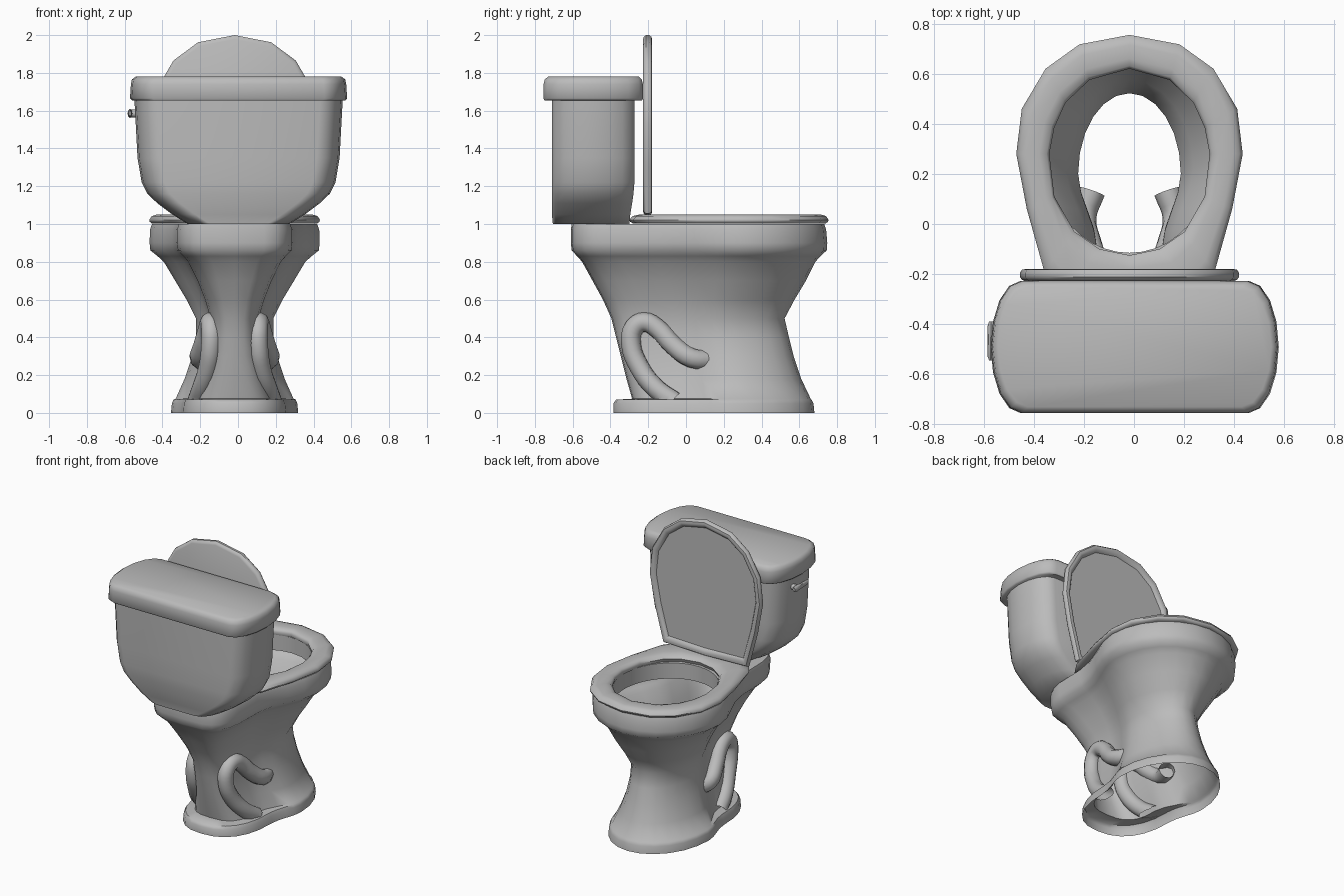
import bpy, bmesh, math
from math import sin, cos, pi, radians

if "Cube" in bpy.data.objects:
    bpy.data.objects.remove(bpy.data.objects["Cube"])

CX = -0.018  # centre line of bowl, seat and cover
mat = bpy.data.materials.new("grey porcelain")
mat.diffuse_color = (0.5, 0.5, 0.5, 1)
mat.use_nodes = True
mat.node_tree.nodes["Principled BSDF"].inputs["Base Color"].default_value = mat.diffuse_color


def finish(ob, angle=40):
    ob.data.materials.append(mat)
    bpy.ops.object.select_all(action='DESELECT')
    ob.select_set(True)
    bpy.context.view_layer.objects.active = ob
    bpy.ops.object.shade_smooth_by_angle(angle=radians(angle))


def loft(name, rings, bottom=False, top=False, closed=False, angle=40):
    """Skin a stack of equal-length closed rings."""
    bm = bmesh.new()
    vs = [[bm.verts.new(p) for p in r] for r in rings]
    n = len(vs[0])
    pairs = list(zip(vs, vs[1:]))
    if closed:
        pairs.append((vs[-1], vs[0]))
    for a, b in pairs:
        for i in range(n):
            j = (i + 1) % n
            bm.faces.new((a[i], a[j], b[j], b[i]))
    if bottom:
        bm.faces.new(vs[0][::-1])
    if top:
        bm.faces.new(vs[-1])
    bmesh.ops.recalc_face_normals(bm, faces=bm.faces)
    me = bpy.data.meshes.new(name)
    bm.to_mesh(me)
    bm.free()
    ob = bpy.data.objects.new(name, me)
    bpy.context.collection.objects.link(ob)
    finish(ob, angle)
    return ob


def mirror(half):
    return half + [(-x, y) for x, y in half[-2:0:-1]]


def at_z(pts, z, cx=CX):
    return [(x + cx, y, z) for x, y in pts]


# --- bowl and pedestal: one hollow shell ---
def section(yf, yc, w, yn, wr, yb, e):
    """Egg with a round nose and a narrower tail; e sets how square the tail is."""
    h = [(w * sin(pi / 12 * i), yc + (yf - yc) * cos(pi / 12 * i)) for i in range(7)]
    for t in (.25, .5, .75, 1):
        h.append((w + (wr - w) * t * t * (3 - 2 * t), yc + (yn - yc) * t))
    for i in range(1, 7):
        a = pi / 12 * i
        h.append((wr * max(cos(a), 0) ** (2 / e) if i < 6 else 0, yn + (yb - yn) * sin(a) ** (2 / e)))
    return mirror(h)


levels = [
    (0.00, .680, .25, .337, .00, .28, -.385, 2.4),
    (0.05, .675, .25, .332, .00, .275, -.385, 2.4),
    (0.07, .665, .25, .324, .00, .265, -.37, 2.4),
    (0.075, .660, .25, .312, -.05, .20, -.285, 2.8),
    (0.18, .610, .23, .265, -.06, .165, -.315, 2.8),
    (0.30, .570, .21, .225, -.08, .14, -.345, 2.8),
    (0.40, .545, .20, .205, -.09, .13, -.37, 2.8),
    (0.50, .522, .20, .205, -.10, .13, -.395, 2.8),
    (0.60, .575, .22, .255, -.10, .16, -.44, 3),
    (0.70, .635, .25, .315, -.12, .20, -.495, 3.3),
    (0.80, .685, .26, .375, -.15, .25, -.55, 3.6),
    (0.83, .712, .27, .408, -.16, .275, -.577, 4),
    (0.86, .745, .28, .446, -.17, .305, -.605, 4),
    (0.90, .748, .28, .450, -.18, .31, -.61, 4),
    (0.97, .742, .28, .448, -.20, .31, -.61, 4),
    (1.00, .732, .28, .437, -.20, .30, -.605, 4),
]
rings = [at_z(section(*l[1:]), l[0]) for l in levels]
angles = [pi / 12 * i for i in range(7)] + [pi / 2 + pi / 20 * i for i in range(1, 11)]
hole = mirror([(.33 * sin(a), .255 + .37 * cos(a)) for a in angles])
rings += [at_z(hole, 1.0), at_z(hole, .89)]
loft("bowl_pedestal", rings, angle=50)

# --- trapway tubes on both sides ---
path = [(.15, .13, .28), (.185, .03, .29), (.165, -.07, .36), (.14, -.15, .445), (.13, -.22, .48),
        (.125, -.275, .45), (.125, -.29, .36), (.14, -.245, .24), (.175, -.16, .13), (.20, -.06, .06)]
for side, label in ((-1, "left"), (1, "right")):
    cu = bpy.data.curves.new("trapway_" + label, 'CURVE')
    cu.dimensions = '3D'
    cu.bevel_depth = .053
    cu.bevel_resolution = 3
    cu.resolution_u = 4
    sp = cu.splines.new('BEZIER')
    sp.bezier_points.add(len(path) - 1)
    for bp, (x, y, z) in zip(sp.bezier_points, path):
        bp.co = (CX + side * x, y, z)
        bp.handle_left_type = bp.handle_right_type = 'AUTO'
    ob = bpy.data.objects.new("trapway_" + label, cu)
    bpy.context.collection.objects.link(ob)
    bpy.ops.object.select_all(action='DESELECT')
    ob.select_set(True)
    bpy.context.view_layer.objects.active = ob
    bpy.ops.object.convert(target='MESH')
    ob = bpy.context.view_layer.objects.active
    # trim what would poke out inside the hollow foot
    bm = bmesh.new()
    bm.from_mesh(ob.data)
    bmesh.ops.bisect_plane(bm, geom=bm.verts[:] + bm.edges[:] + bm.faces[:],
                           plane_co=(0, 0, .07), plane_no=(0, 0, -1), clear_outer=True)
    bm.to_mesh(ob.data)
    bm.free()
    finish(ob)

# --- seat ring ---
front = [(0, .755), (.2, .717), (.335, .62), (.43, .46), (.452, .28), (.41, .06), (.34, -.19)]
outer = mirror(front + [(.28, -.28), (0, -.30)])
inner = mirror([(0, .62), (.16, .575), (.255, .485), (.30, .385), (.32, .28),
                (.30, .11), (.22, -.03), (.12, -.10), (0, -.125)])


def between(t):
    return [(a + (c - a) * t, b + (d - b) * t) for (a, b), (c, d) in zip(outer, inner)]


seat_profile = [(.12, 1.002), (.02, 1.012), (0, 1.022), (.10, 1.042), (.3, 1.05),
                (.7, 1.05), (.92, 1.042), (1, 1.025), (.95, 1.002)]
loft("seat", [at_z(between(t), z) for t, z in seat_profile], closed=True, angle=50)

# --- raised seat cover: same outline, stood upright, recessed on the inner face ---
cover = mirror(front + [(0, -.2)])


def upright(y, s):
    return [(CX + .968 * x * s, y, 1.245 + .277 + (v - .277) * s) for x, v in cover]


loft("seat_cover", [upright(-.228, .955), upright(-.223, .98), upright(-.212, 1), upright(-.195, 1),
                    upright(-.182, .98), upright(-.18, .95), upright(-.185, .915), upright(-.198, .89)],
     bottom=True, top=True)


# --- tank and tank lid ---
def slab(z, hx, y0, y1, ex=.12):
    """Rectangle with bowed ends."""
    ym, hy = (y0 + y1) / 2, (y1 - y0) / 2
    arc = [(hx - ex + ex * cos(a), ym + hy * sin(a))
           for a in (-pi / 2 + pi / 8 * i for i in range(9))]
    return [(x + .003, y, z) for x, y in arc + [(-x, y) for x, y in arc[::-1]]]


loft("tank", [slab(1.0, .27, -.705, -.30), slab(1.05, .35, -.71, -.295), slab(1.11, .43, -.71, -.285),
              slab(1.16, .483, -.71, -.278), slab(1.22, .513, -.71, -.273), slab(1.35, .535, -.71, -.272),
              slab(1.67, .552, -.71, -.272)], bottom=True, top=True, angle=50)
loft("tank_lid", [slab(1.655, .565, -.75, -.232), slab(1.665, .575, -.755, -.227),
                  slab(1.74, .570, -.754, -.228), slab(1.765, .565, -.748, -.234),
                  slab(1.78, .545, -.73, -.25)], bottom=True, top=True, angle=50)


# --- flush handle: pivot and tapered lever ---
def lever_ring(y, x, hw, hz):
    return [(x + hw * cos(a), y, 1.585 + hz * sin(a)) for a in (pi / 4 * i for i in range(8))]


loft("flush_handle", [lever_ring(-.545, -.572, .006, .012), lever_ring(-.53, -.572, .012, .018),
                      lever_ring(-.46, -.572, .012, .019), lever_ring(-.41, -.571, .014, .024),
                      lever_ring(-.39, -.570, .009, .016)], bottom=True, top=True)
bpy.ops.mesh.primitive_cylinder_add(vertices=12, radius=.02, depth=.06,
                                    location=(-.545, -.425, 1.585), rotation=(0, pi / 2, 0))
pivot = bpy.context.object
pivot.name = "handle_pivot"
finish(pivot)
